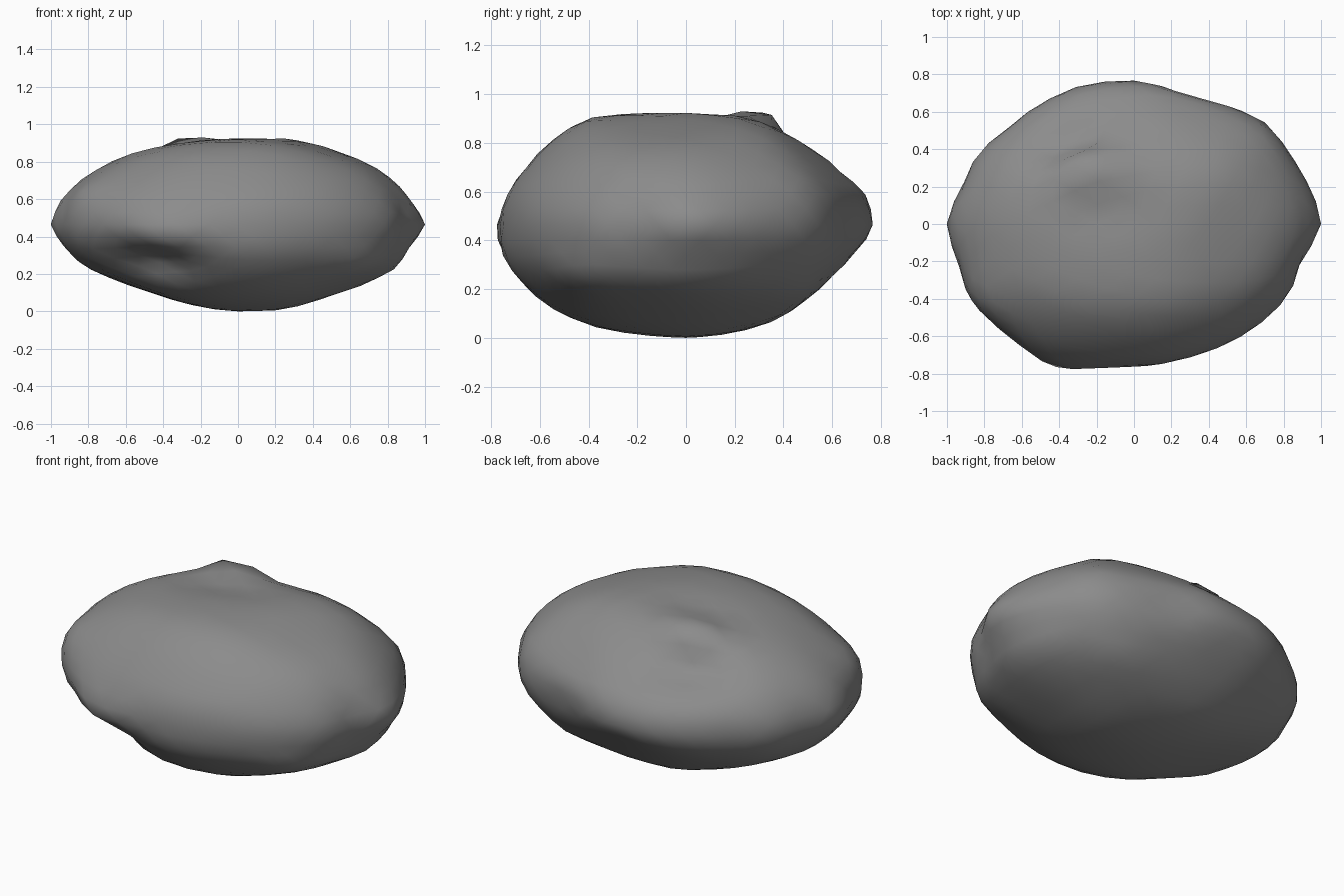
import bpy
import bmesh
import math
from mathutils import Vector

default = bpy.data.objects.get("Cube")
if default:
    bpy.data.objects.remove(default, do_unlink=True)

HALF_SIZE = Vector((1.0, 0.767, 0.467))

# Relative outline radii, evenly spaced around a full turn
PLAN = [1, .965, .96, .995, .975, .945, 1, 1.012, .975, .945, .965, .94,
        1, .967, 1.02, 1.03, 1.05, 1.03, .99, .973, .97, .965, .96, .905]
FRONT = [1, .955, .965, .985, .98, 1.02, .97, 1, 1, .985, .98, .983,
         1, .955, .945, .905, .9, .945, 1, 1.01, .95, .96, .98, .94]
SIDE = [1, 1, .955, .965, .99, 1, 1.005, 1.02, 1.085, 1.03, .99, .992,
        1, 1.023, 1.02, 1.033, 1.03, 1, .99, .983, .965, .915, .895, .92]

# Local lumps and dents: direction, height, spread
FEATURES = [
    ((-.25, .4, .94), .16, .18),      # crest on the top
    ((-.4, .62, .68), -.12, .22),     # notch behind the crest
    ((-.25, .76, .55), -.06, .25),    # sunken slope below the notch
    ((-.25, .13, .96), -.07, .2),     # hollow in front of the crest
    ((.03, .1, 1), -.025, .18),       # dip across the top
    ((-.05, .58, .8), -.05, .18),     # dip beside the crest
    ((.42, .3, .87), .05, .2),        # low shoulder on the top
    ((.52, .45, .7), .03, .18),       # slope of that shoulder
    ((.73, .62, .4), .03, .22),       # shoulder at the back corner
    ((.45, .6, -.6), .04, .2),        # swelling under the back corner
    ((.65, -.6, -.45), .035, .2),     # swelling under the front corner
    ((-.78, -.5, .35), .04, .2),      # swelling on the side
    ((-.41, -.98, -.12), .07, .17),   # jutting front corner
    ((-.48, -.74, -.46), -.15, .24),  # undercut below the corner
    ((.38, .88, -.05), -.03, .2),     # shallow dent at the back
]


def outline_radius(outline, across, up):
    """Interpolate a closed outline at the angle of a direction."""
    turn = math.atan2(up, across) / math.tau % 1.0 * len(outline)
    index = int(turn)
    blend = turn - index
    first = outline[index % len(outline)]
    second = outline[(index + 1) % len(outline)]
    return first + (second - first) * blend


def stone_radius(d):
    """Blend the three outlines by closeness to their planes, then add features."""
    samples = [
        (d.z, outline_radius(PLAN, d.x, d.y)),
        (d.y, outline_radius(FRONT, d.x, d.z)),
        (d.x, outline_radius(SIDE, d.y, d.z)),
    ]
    weights = [1 / (distance ** 2 + .02) for distance, _ in samples]
    radius = sum(w * s[1] for w, s in zip(weights, samples)) / sum(weights)
    for direction, height, spread in FEATURES:
        gap = (d - Vector(direction).normalized()).length
        radius += height * math.exp(-(gap / spread) ** 2)
    return radius


# Stone body
bm = bmesh.new()
bmesh.ops.create_icosphere(bm, subdivisions=4, radius=1)
for vert in bm.verts:
    direction = vert.co.normalized()
    vert.co = direction * stone_radius(direction) * HALF_SIZE

# Rest the stone on the ground
lowest = min(v.co.z for v in bm.verts)
bmesh.ops.translate(bm, verts=bm.verts, vec=(0, 0, -lowest))
for face in bm.faces:
    face.smooth = True

mesh = bpy.data.meshes.new("stone")
bm.to_mesh(mesh)
bm.free()
stone = bpy.data.objects.new("stone", mesh)
bpy.context.collection.objects.link(stone)

# Grey stone colour
colour = (.26, .26, .26, 1)
grey = bpy.data.materials.new("stone grey")
grey.use_nodes = True
grey.diffuse_color = colour
for node in grey.node_tree.nodes:
    if node.type == 'BSDF_PRINCIPLED':
        node.inputs["Base Color"].default_value = colour
mesh.materials.append(grey)
